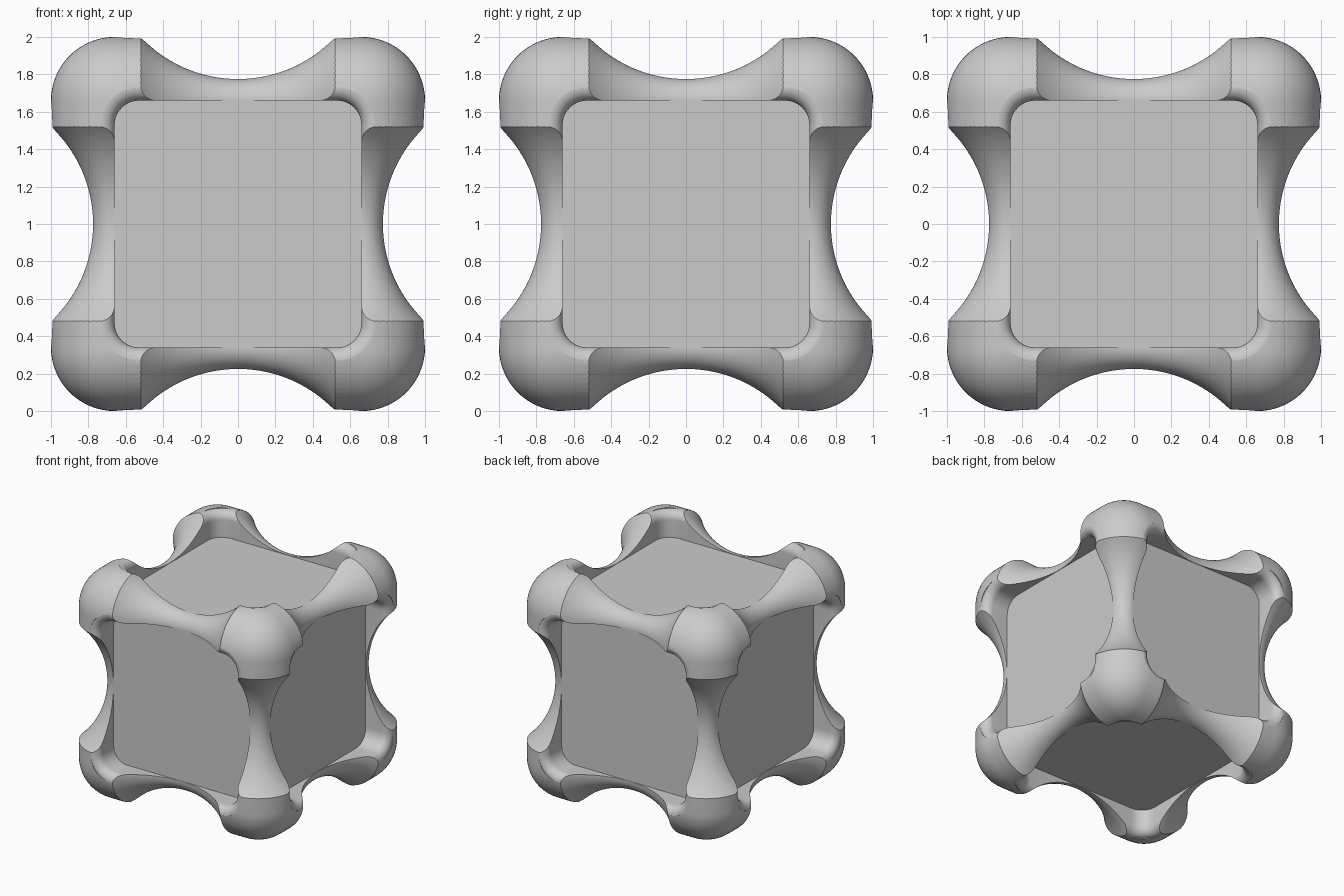
import bpy, bmesh
from math import pi, sin, cos, sqrt, radians
from mathutils import Matrix, Vector

old = bpy.data.objects.get("Cube")
if old:
    bpy.data.objects.remove(old)

AXIS = 0.66            # edge axis and recess half-width
EDGE_R = 1 - AXIS      # outer rounding
FLOOR = 0.772          # recessed panel level
WAIST = 0.775          # edge level at mid-length
GRIP = 0.52            # half-length of the waisted edges
CORNER_R = 0.13        # recess corner rounding
LIP = 0.07             # rounded lip of the recess

grey = bpy.data.materials.new("light grey")
grey.use_nodes = True
grey.diffuse_color = (0.6, 0.6, 0.6, 1)
grey.node_tree.nodes["Principled BSDF"].inputs["Base Color"].default_value = (0.6, 0.6, 0.6, 1)


def add_object(name, bm):
    bmesh.ops.recalc_face_normals(bm, faces=bm.faces)
    mesh = bpy.data.meshes.new(name)
    bm.to_mesh(mesh)
    bm.free()
    obj = bpy.data.objects.new(name, mesh)
    bpy.context.collection.objects.link(obj)
    return obj


def loft(bm, rings, matrix):
    """Closed solid through a list of point rings."""
    loops = [[bm.verts.new(matrix @ Vector(p)) for p in ring] for ring in rings]
    for a, b in zip(loops, loops[1:]):
        for i in range(len(a)):
            j = (i + 1) % len(a)
            bm.faces.new((a[i], a[j], b[j], b[i]))
    bm.faces.new(loops[0])
    bm.faces.new(loops[-1])


def rounded_square(grow, z, steps=10):
    ring = []
    c = AXIS - CORNER_R
    for q, (sx, sy) in enumerate(((1, 1), (-1, 1), (-1, -1), (1, -1))):
        for k in range(steps + 1):
            a = (q + k / steps) * pi / 2
            r = CORNER_R + grow
            ring.append((sx * c + r * cos(a), sy * c + r * sin(a), z))
    return ring


def rot(degrees, axis):
    return Matrix.Rotation(radians(degrees), 4, axis)


def apply_modifiers(obj):
    graph = bpy.context.evaluated_depsgraph_get()
    mesh = bpy.data.meshes.new_from_object(obj.evaluated_get(graph))
    obj.modifiers.clear()
    obj.data = mesh


def cut(obj, cutter):
    cutter.hide_render = True
    mod = obj.modifiers.new("cut", 'BOOLEAN')
    mod.operation = 'DIFFERENCE'
    mod.solver = 'EXACT'
    mod.object = cutter
    apply_modifiers(obj)
    bpy.data.objects.remove(cutter)


# Rounded cube body
bm = bmesh.new()
bmesh.ops.create_cube(bm, size=2)
body = add_object("rounded_cube_body", bm)
bevel = body.modifiers.new("round", 'BEVEL')
bevel.width = EDGE_R
bevel.segments = 16
bevel.limit_method = 'NONE'
apply_modifiers(body)

# Recess on each of the six faces, with a rounded lip
lip_top = AXIS + sqrt(EDGE_R ** 2 - LIP ** 2)
rings = [rounded_square(0, FLOOR)]
for k in range(9):
    a = k / 8 * pi / 2
    rings.append(rounded_square(LIP * (1 - cos(a)), lip_top - LIP * (1 - sin(a))))
rings.append(rounded_square(LIP, 1.2))
bm = bmesh.new()
for turn in [rot(90 * i, 'X') for i in range(4)] + [rot(90, 'Y'), rot(-90, 'Y')]:
    loft(bm, rings, turn)
cut(body, add_object("recess_cutter", bm))

# Waisted edges: ring sectors that leave an hourglass along each edge
sag = 1 - WAIST
arc_r = (GRIP ** 2 + sag ** 2) / (2 * sag)
profile = []
for k in range(41):
    t = GRIP * (k / 20 - 1)
    profile.append((WAIST - AXIS + arc_r - sqrt(arc_r ** 2 - t * t), t))
profile += [(0.7, GRIP), (0.7, -GRIP)]
sector = []
for k in range(25):
    a = radians(-2 + 94 * k / 24)
    sector.append([(AXIS + r * cos(a), AXIS + r * sin(a), t) for r, t in profile])
bm = bmesh.new()
for base in (Matrix.Identity(4), rot(90, 'X'), rot(90, 'Y')):
    for i in range(4):
        loft(bm, sector, base @ rot(90 * i, 'Z'))
cut(body, add_object("edge_cutter", bm))

# Finish: stand on the ground, colour and shading
body.data.transform(Matrix.Translation((0, 0, 1)))
body.data.materials.clear()
body.data.materials.append(grey)
bpy.ops.object.select_all(action='DESELECT')
body.select_set(True)
bpy.context.view_layer.objects.active = body
bpy.ops.object.shade_smooth_by_angle(angle=radians(25))
